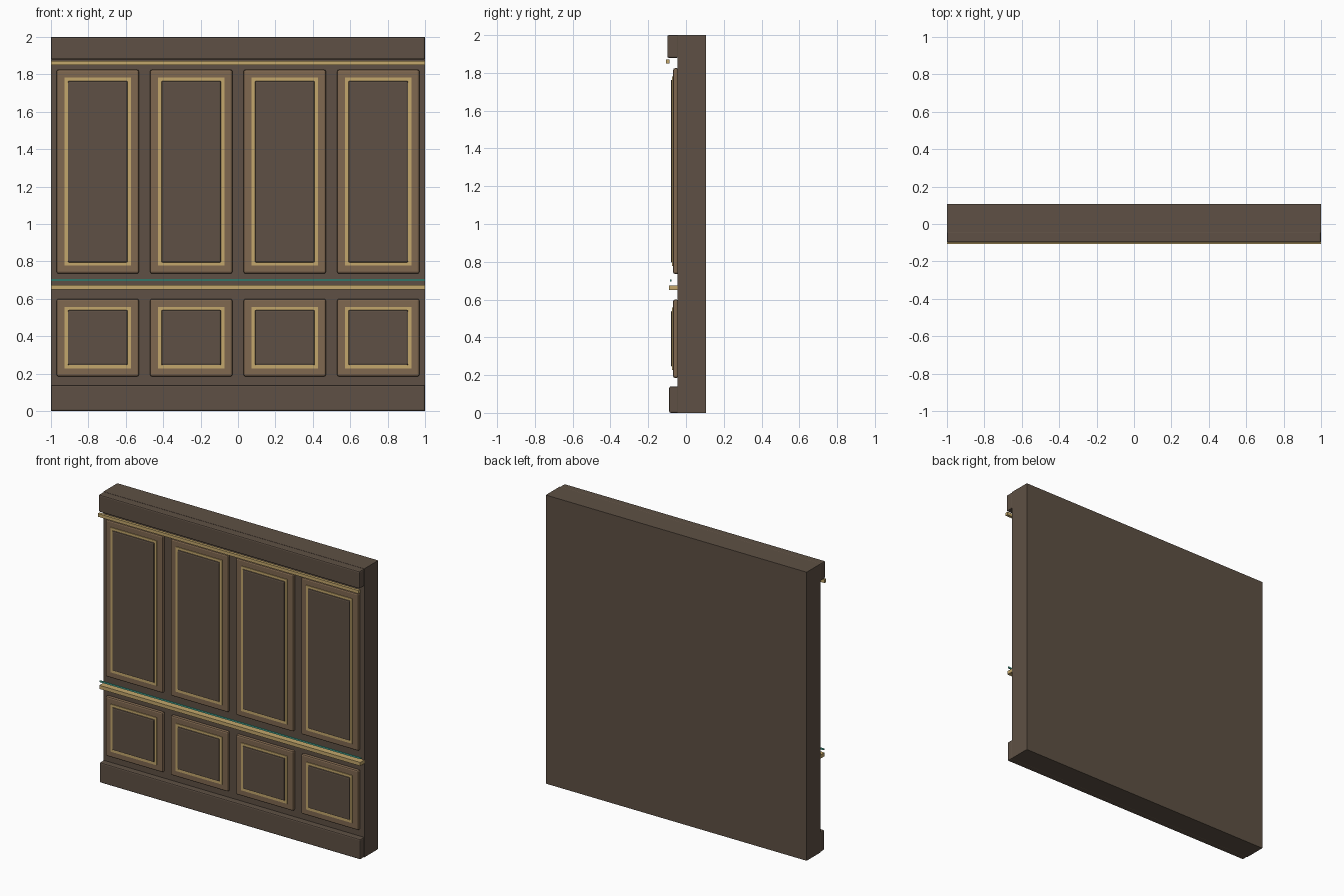
import bpy

if "Cube" in bpy.data.objects:
    bpy.data.objects.remove(bpy.data.objects["Cube"])


def material(name, rgb):
    m = bpy.data.materials.new(name)
    m.diffuse_color = (*rgb, 1)
    m.use_nodes = True
    m.node_tree.nodes["Principled BSDF"].inputs["Base Color"].default_value = m.diffuse_color
    return m


WOOD = material("dark_wood", (0.112, 0.081, 0.058))
FRAME = material("light_wood", (0.216, 0.138, 0.080))
GOLD = material("gold", (0.55, 0.39, 0.15))
TEAL = material("teal", (0.08, 0.48, 0.37))


def box(name, x, y, z, mat, bevel=0.0):
    """Box from (min, max) ranges, optionally with rounded edges."""
    bpy.ops.mesh.primitive_cube_add(
        size=1, location=[(r[0] + r[1]) / 2 for r in (x, y, z)])
    ob = bpy.context.object
    ob.name = name
    ob.scale = [r[1] - r[0] for r in (x, y, z)]
    bpy.ops.object.transform_apply(location=False, rotation=False, scale=True)
    ob.data.materials.append(mat)
    if bevel:
        mod = ob.modifiers.new("rounded_edges", 'BEVEL')
        mod.width = bevel
        mod.segments = 2
    return ob


FULL = (-1, 1)
FACE = -0.045  # front surface of the wall

# Wall, skirting and crown
box("wall", FULL, (FACE, 0.107), (0, 2), WOOD)
box("skirting", FULL, (-0.089, -0.04), (0, 0.14), WOOD, 0.008)
box("crown", FULL, (-0.099, -0.04), (1.88, 2), WOOD, 0.008)

# Horizontal trims
box("crown_trim", FULL, (-0.107, -0.088), (1.85, 1.872), GOLD)
box("chair_rail", FULL, (-0.09, FACE), (0.65, 0.675), GOLD)
box("light_strip", FULL, (-0.086, -0.078), (0.695, 0.705), TEAL)


def panel(row, cx, z0, z1):
    """Frame slab, gold inlay ring and raised centre."""
    x0, x1 = cx - 0.22, cx + 0.22
    box(row + "_frame", (x0, x1), (-0.068, -0.04), (z0, z1), FRAME, 0.01)
    g, w = 0.043, 0.017
    gx0, gx1, gz0, gz1 = x0 + g, x1 - g, z0 + g, z1 - g
    y = (-0.073, -0.06)
    for zz in (gz0, gz1 - w):
        box(row + "_inlay_rail", (gx0, gx1), y, (zz, zz + w), GOLD)
    for xx in (gx0, gx1 - w):
        box(row + "_inlay_stile", (xx, xx + w), y, (gz0 + w, gz1 - w), GOLD)
    box(row + "_centre", (gx0 + w, gx1 - w), (-0.08, -0.06),
        (gz0 + w, gz1 - w), WOOD, 0.008)


# Two rows of four panels
for cx in (-0.75, -0.25, 0.25, 0.75):
    panel("upper_panel", cx, 0.735, 1.825)
    panel("lower_panel", cx, 0.185, 0.6)
